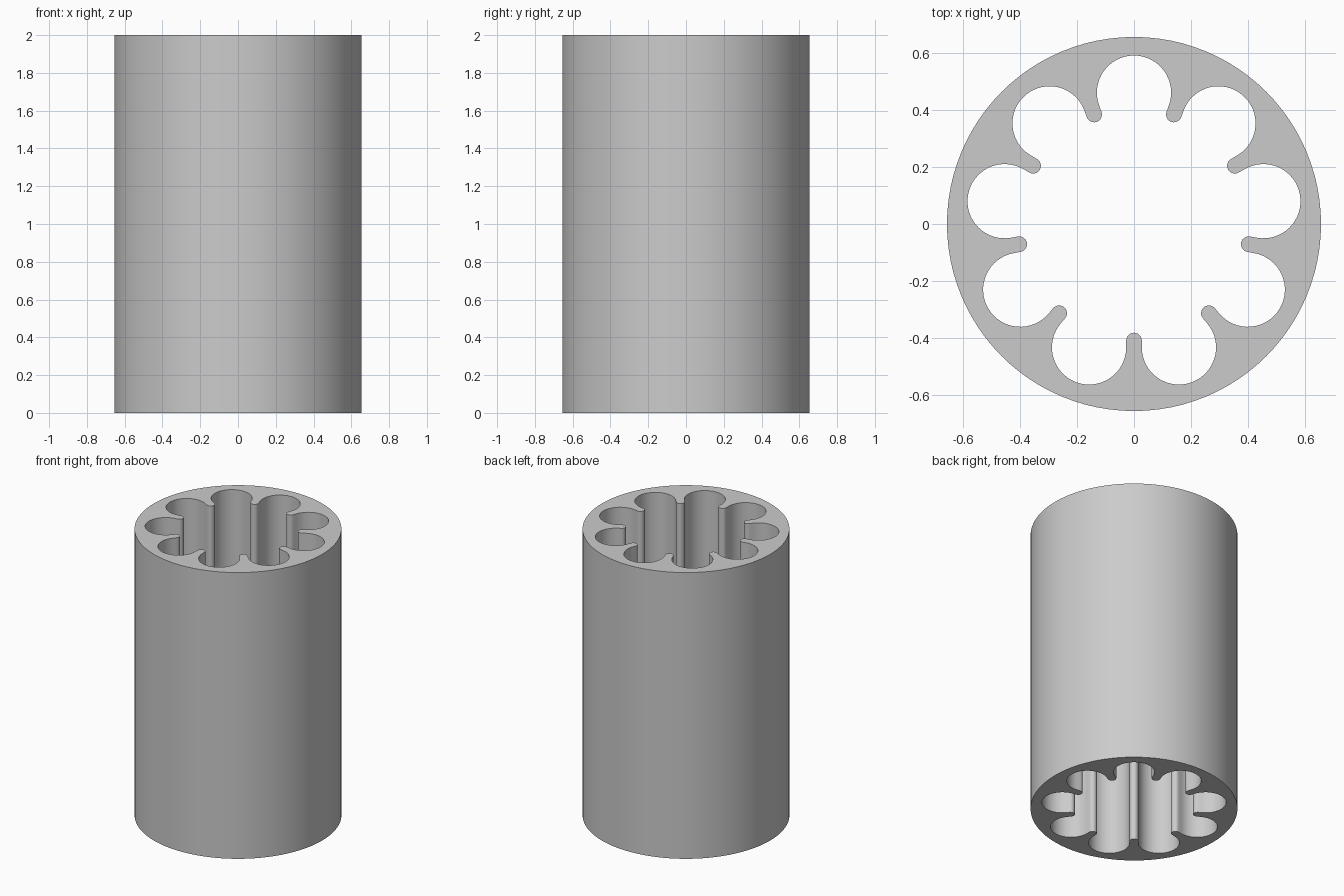
import bpy, bmesh
from math import sin, cos, pi, radians

HEIGHT = 2.0
OUTER_R = 0.655
LOBES = 9
LOBE_DIST, LOBE_R = 0.46, 0.13
FIN_DIST = 0.408
PITCH = 2 * pi / LOBES
FIN_R = LOBE_DIST * sin(PITCH / 2) - LOBE_R

if "Cube" in bpy.data.objects:
    bpy.data.objects.remove(bpy.data.objects["Cube"])


def arc(centre_dist, centre_angle, radius, start, end, steps):
    """Points of an arc whose centre lies at a polar position."""
    cx, cy = centre_dist * cos(centre_angle), centre_dist * sin(centre_angle)
    angles = [start + (end - start) * i / steps for i in range(steps + 1)]
    return [(cx + radius * cos(a), cy + radius * sin(a)) for a in angles]


def add_loop(bm, points):
    verts = [bm.verts.new((x, y, 0)) for x, y in points]
    return [bm.edges.new((v, verts[(i + 1) % len(verts)])) for i, v in enumerate(verts)]


# Bore outline: round lobes separated by thin fins with rounded tips
bore = []
sweep = pi / 2 + PITCH / 2
for k in range(LOBES):
    a = pi / 2 + k * PITCH
    fin = a + PITCH / 2
    bore += arc(LOBE_DIST, a, LOBE_R, a - sweep, a + sweep, 32)
    bore += arc(FIN_DIST, fin, FIN_R, fin - pi / 2, fin - 3 * pi / 2, 12)

# Outer wall outline
rim = arc(0, 0, OUTER_R, 0, 2 * pi, 96)[:-1]

# Fill between the outlines and extrude upward
bm = bmesh.new()
edges = add_loop(bm, rim) + add_loop(bm, bore)
bmesh.ops.triangle_fill(bm, edges=edges, use_beauty=True)
top = bmesh.ops.extrude_face_region(bm, geom=bm.faces[:], use_keep_orig=True)
bmesh.ops.translate(bm, vec=(0, 0, HEIGHT),
                    verts=[g for g in top["geom"] if isinstance(g, bmesh.types.BMVert)])
bmesh.ops.recalc_face_normals(bm, faces=bm.faces[:])
mesh = bpy.data.meshes.new("lobed_tube")
bm.to_mesh(mesh)
bm.free()

tube = bpy.data.objects.new("lobed_tube", mesh)
bpy.context.collection.objects.link(tube)

# Plain grey material
grey = bpy.data.materials.new("light_grey")
grey.use_nodes = True
colour = (0.6, 0.6, 0.6, 1)
grey.diffuse_color = colour
grey.node_tree.nodes["Principled BSDF"].inputs["Base Color"].default_value = colour
mesh.materials.append(grey)

# Smooth walls with sharp end edges
bpy.ops.object.select_all(action="DESELECT")
tube.select_set(True)
bpy.context.view_layer.objects.active = tube
bpy.ops.object.shade_smooth_by_angle(angle=radians(30))
